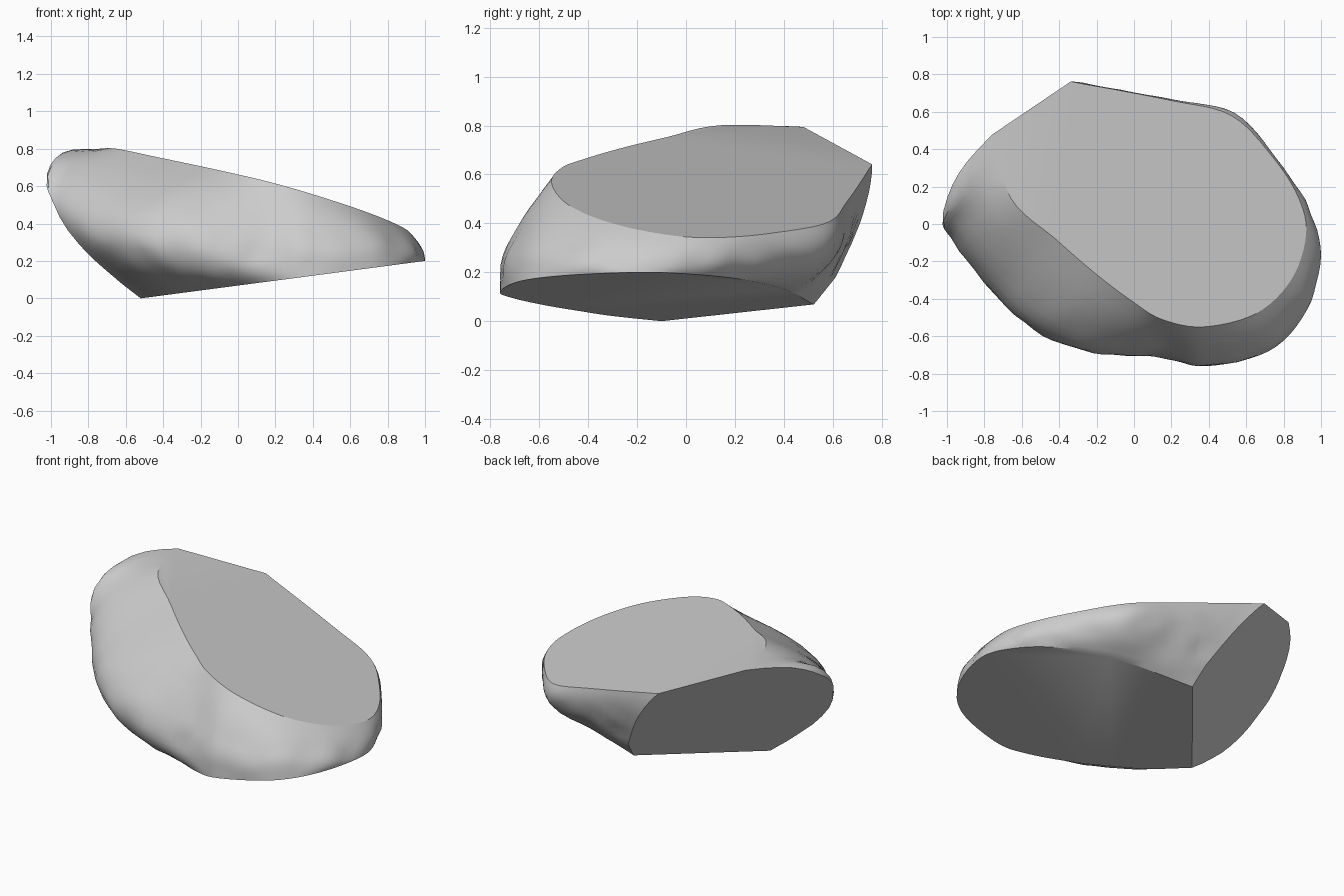
import bpy
import bmesh
import math
from mathutils import Vector, noise

cube = bpy.data.objects.get("Cube")
if cube:
    bpy.data.objects.remove(cube, do_unlink=True)

SAMPLES = 6      # points between neighbouring stations
LEVELS = 14      # rings from the base to the top


def base_height(x, y):
    return 0.0685 + 0.1316 * x


def top_height(x, y):
    return 0.619 - 0.298 * x - 0.103 * y


# Stations around the rock: base outline, widest point, top outline
stations = [
    ((-.52, -.10), (-.96, -.10, .48), (-.66, .14)),
    ((-.36, -.30), (-.72, -.40, .38), (-.42, -.08)),
    ((-.20, -.44), (-.44, -.62, .34), (-.20, -.27)),
    ((-.02, -.58), (-.12, -.69, .30), (0, -.42)),
    ((.20, -.71), (.15, -.69, .29), (.15, -.51)),
    ((.39, -.76), (.38, -.72, .33), (.37, -.55)),
    ((.72, -.68), (.70, -.63, .32), (.65, -.48)),
    ((.91, -.48), (.92, -.40, .28), (.84, -.30)),
    ((1, -.17), (.98, -.12, .27), (.92, -.06)),
    ((.92, .06), (.93, .09), (.88, .14)),
    ((.75, .25), (.77, .33, .26), (.74, .36)),
    ((.45, .41), (.53, .57, .26), (.52, .58)),
    ((.05, .51), (.18, .64, .30), (.20, .66)),
    ((-.10, .54), (-.15, .70, .36), (-.28, .75)),
    ((-.60, .60), (-.80, .85, .45), (-.85, .84)),
    ((-.75, .20), (-1.02, .10, .62), (-.76, .50)),
]
stations[9] = (stations[9][0], (.93, .09, .26), stations[9][2])


def smooth_loop(points):
    """Closed Catmull-Rom curve through the points."""
    loop = []
    count = len(points)
    for i in range(count):
        a, b, c, d = (points[(i + k) % count] for k in (-1, 0, 1, 2))
        for step in range(SAMPLES):
            t = step / SAMPLES
            loop.append(b + (c - a) * (t / 2)
                        + (a * 2 - b * 5 + c * 4 - d) * (t * t / 2)
                        + (b * 3 - a - c * 3 + d) * (t ** 3 / 2))
    return loop


def on_plane(points, height):
    return [Vector((p.x, p.y, height(p.x, p.y))) for p in points]


base_loop = on_plane(smooth_loop([Vector((*s[0], 0)) for s in stations]), base_height)
wide_loop = smooth_loop([Vector(s[1]) for s in stations])
top_loop = on_plane(smooth_loop([Vector((*s[2], 0)) for s in stations]), top_height)

# Rounded, lightly chipped side wall between two flat caps
bm = bmesh.new()
rings = []
for level in range(LEVELS + 1):
    t = level / LEVELS
    ring = []
    for low, mid, high in zip(base_loop, wide_loop, top_loop):
        p = (low * ((1 - t) * (1 - 2 * t)) + mid * (4 * t * (1 - t))
             + high * (t * (2 * t - 1)))
        rough = 0.02 * math.sin(math.pi * t) * (1.15 - t)
        p += noise.noise_vector(p * 7) * rough
        ring.append(bm.verts.new(p))
    rings.append(ring)
for lower, upper in zip(rings, rings[1:]):
    for i in range(len(lower)):
        j = (i + 1) % len(lower)
        bm.faces.new((lower[i], lower[j], upper[j], upper[i]))
bm.faces.new(list(reversed(rings[0])))
bm.faces.new(rings[-1])

# Slanted break across the back corner
geometry = bm.verts[:] + bm.edges[:] + bm.faces[:]
cut = bmesh.ops.bisect_plane(bm, geom=geometry, plane_co=(-.52, -.1, 0),
                             plane_no=(-.365, .345, -.36), clear_outer=True)
rim = [e for e in cut["geom_cut"] if isinstance(e, bmesh.types.BMEdge)]
bmesh.ops.holes_fill(bm, edges=rim, sides=0)
bmesh.ops.recalc_face_normals(bm, faces=bm.faces[:])

mesh = bpy.data.meshes.new("rock")
bm.to_mesh(mesh)
bm.free()
rock = bpy.data.objects.new("rock", mesh)
bpy.context.collection.objects.link(rock)

# Plain grey stone
stone = bpy.data.materials.new("grey_stone")
stone.use_nodes = True
colour = (0.6, 0.6, 0.6, 1)
stone.diffuse_color = colour
stone.node_tree.nodes["Principled BSDF"].inputs["Base Color"].default_value = colour
mesh.materials.append(stone)

bpy.ops.object.select_all(action="DESELECT")
rock.select_set(True)
bpy.context.view_layer.objects.active = rock
bpy.ops.object.shade_smooth_by_angle(angle=math.radians(28))
